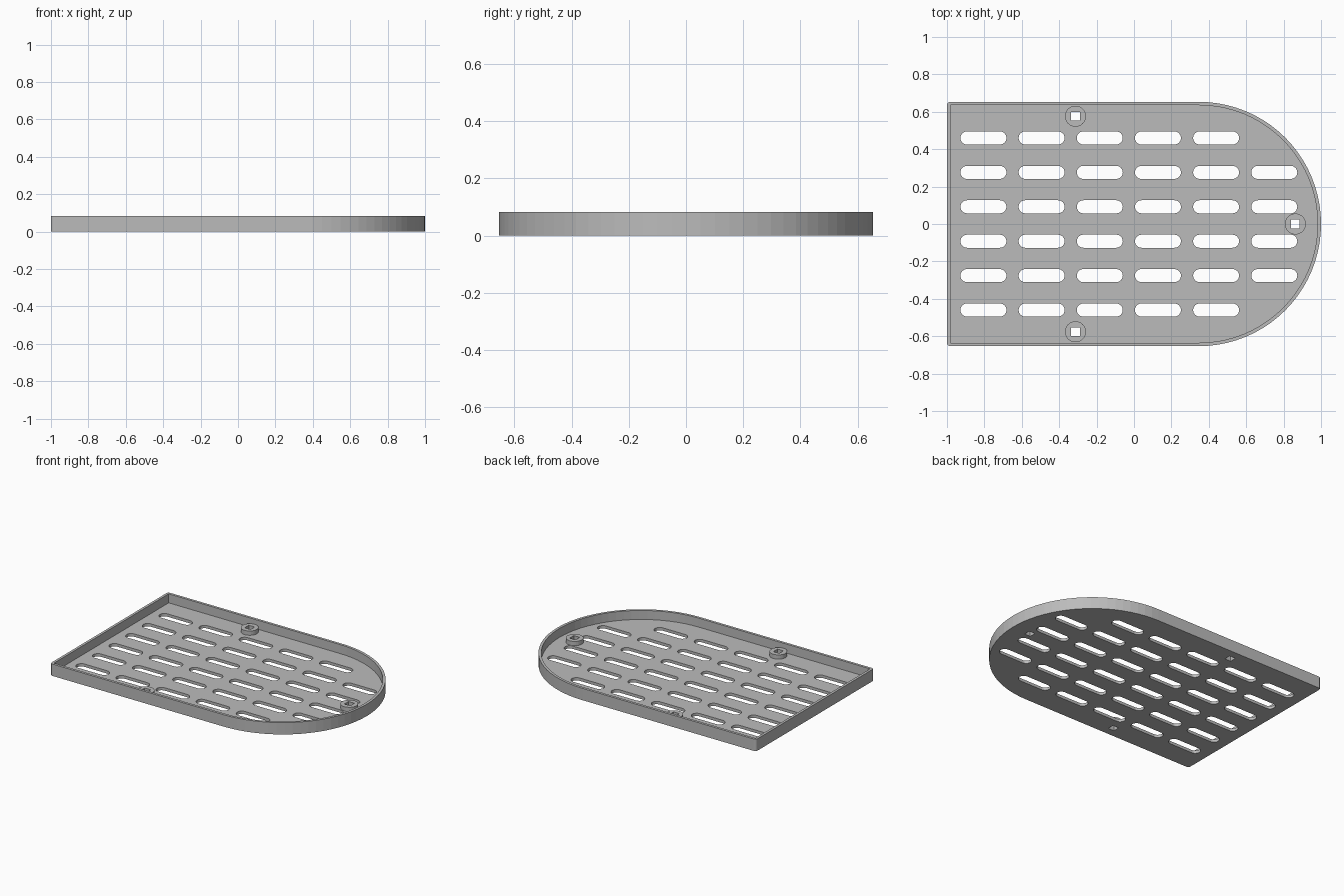
import bpy, bmesh
from math import pi, cos, sin

cube = bpy.data.objects.get("Cube")
if cube:
    bpy.data.objects.remove(cube, do_unlink=True)

HEIGHT, FLOOR, BOSS_TOP = 0.083, 0.02, 0.05
HALF, WALL, ARC_X = 0.653, 0.018, 0.347
INNER = HALF - WALL

grey = bpy.data.materials.new("plain grey")
grey.use_nodes = True
grey.diffuse_color = (0.5, 0.5, 0.5, 1)
grey.node_tree.nodes["Principled BSDF"].inputs["Base Color"].default_value = (0.5, 0.5, 0.5, 1)


def arc(cx, cy, r, start, end, steps):
    angles = [start + (end - start) * i / steps for i in range(steps + 1)]
    return [(cx + r * cos(a), cy + r * sin(a)) for a in angles]


def prisms(name, outlines, low, high):
    """One object holding an upright prism for each counter-clockwise outline."""
    bm = bmesh.new()
    for outline in outlines:
        base = bm.faces.new([bm.verts.new((x, y, low)) for x, y in outline])
        top = bmesh.ops.extrude_face_region(bm, geom=[base])["geom"]
        moved = [v for v in top if isinstance(v, bmesh.types.BMVert)]
        bmesh.ops.translate(bm, verts=moved, vec=(0, 0, high - low))
    bmesh.ops.recalc_face_normals(bm, faces=bm.faces)
    mesh = bpy.data.meshes.new(name)
    bm.to_mesh(mesh)
    bm.free()
    mesh.materials.append(grey)
    obj = bpy.data.objects.new(name, mesh)
    bpy.context.collection.objects.link(obj)
    return obj


def combine(target, tool, operation):
    """Apply a boolean and remove the tool object."""
    mod = target.modifiers.new(operation.lower(), "BOOLEAN")
    mod.operation, mod.solver, mod.object = operation, "EXACT", tool
    bpy.context.view_layer.objects.active = target
    bpy.ops.object.modifier_apply(modifier=mod.name)
    bpy.data.objects.remove(tool, do_unlink=True)


# Tray shell: rounded end at +x, square end at -x with tiny corner radii
left = -1 + WALL
nose = arc(ARC_X, 0, HALF, -pi / 2, pi / 2, 40)
outer = (nose + arc(left, INNER, WALL, pi / 2, pi, 5)
         + arc(left, -INNER, WALL, pi, 1.5 * pi, 5))
inner = arc(ARC_X, 0, INNER, -pi / 2, pi / 2, 40) + [(left, INNER), (left, -INNER)]
tray = prisms("drain_tray", [outer], 0, HEIGHT)
combine(tray, prisms("cavity", [inner], FLOOR, HEIGHT + 0.1), "DIFFERENCE")

# Screw bosses standing on the floor
spots = [(-0.313, 0.576), (-0.313, -0.576), (0.863, 0)]
bosses = [arc(x, y, 0.056, 0, 2 * pi, 32)[:-1] for x, y in spots]
combine(tray, prisms("bosses", bosses, FLOOR / 2, BOSS_TOP), "UNION")

# Drain slots, with one fewer in the two outermost rows
openings = []
for row in range(6):
    y = (row - 2.5) * 0.184
    for col in range(5 if row in (0, 5) else 6):
        x = -0.805 + col * 0.311
        openings.append(arc(x + 0.088, y, 0.035, -pi / 2, pi / 2, 12)
                        + arc(x - 0.088, y, 0.035, pi / 2, 1.5 * pi, 12))

# Square holes through the bosses
s = 0.023
for x, y in spots:
    openings.append([(x - s, y - s), (x + s, y - s), (x + s, y + s), (x - s, y + s)])
combine(tray, prisms("openings", openings, -0.1, 0.2), "DIFFERENCE")
